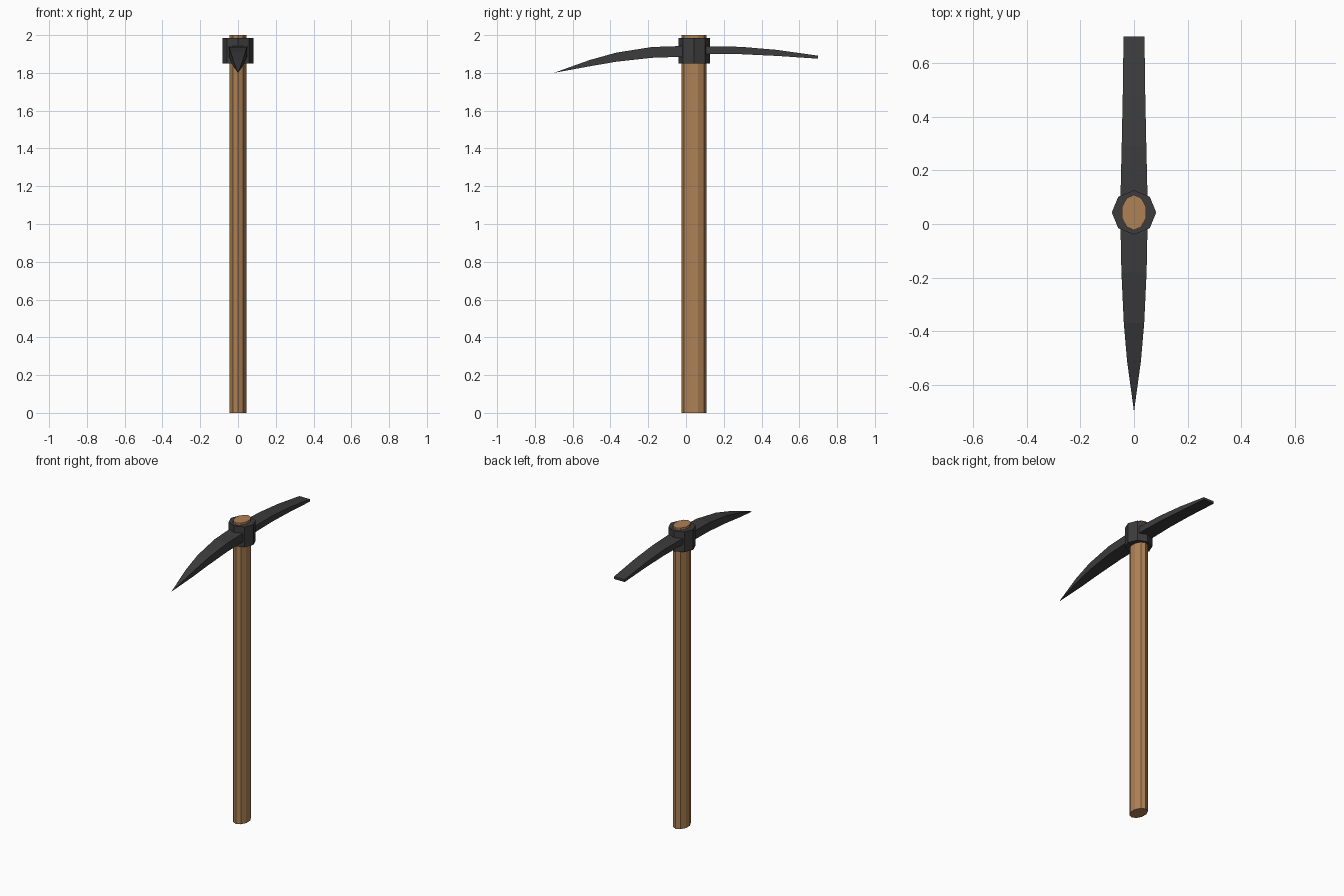
import bpy
import bmesh
from math import sin, cos, pi

cube = bpy.data.objects.get("Cube")
if cube:
    bpy.data.objects.remove(cube, do_unlink=True)


def material(name, colour):
    mat = bpy.data.materials.new(name)
    mat.use_nodes = True
    mat.diffuse_color = (*colour, 1)
    mat.node_tree.nodes["Principled BSDF"].inputs["Base Color"].default_value = (*colour, 1)
    return mat


def loft(name, rings, mat):
    """Skin a closed solid through rings of equal length; end rings are capped."""
    bm = bmesh.new()
    loops = [[bm.verts.new(p) for p in ring] for ring in rings]
    n = len(loops[0])
    for a, b in zip(loops, loops[1:]):
        for i in range(n):
            j = (i + 1) % n
            bm.faces.new((a[i], a[j], b[j], b[i]))
    bm.faces.new(loops[0])
    bm.faces.new(loops[-1])
    bmesh.ops.remove_doubles(bm, verts=bm.verts, dist=0.0005)
    bmesh.ops.recalc_face_normals(bm, faces=bm.faces)
    mesh = bpy.data.meshes.new(name)
    bm.to_mesh(mesh)
    bm.free()
    mesh.materials.append(mat)
    obj = bpy.data.objects.new(name, mesh)
    bpy.context.collection.objects.link(obj)
    return obj


def prism(name, sides, rx, ry, z0, z1, mat):
    """Upright elliptical prism with a corner facing the back."""
    angles = [pi / 2 + 2 * pi * i / sides for i in range(sides)]
    rings = [[(rx * cos(a), CENTRE_Y + ry * sin(a), z) for a in angles] for z in (z0, z1)]
    return loft(name, rings, mat)


def blade(name, stations, mat):
    """Rectangular bar through stations of (y, half width, bottom, top)."""
    rings = [[(-w, y, lo), (w, y, lo), (w, y, hi), (-w, y, hi)] for y, w, lo, hi in stations]
    return loft(name, rings, mat)


wood = material("warm wood", (0.42, 0.22, 0.09))
steel = material("dark steel", (0.045, 0.045, 0.045))
CENTRE_Y = 0.043

# Oval handle and the collar around its top
prism("handle", 10, 0.047, 0.066, 0, 2, wood)
prism("collar", 8, 0.083, 0.083, 1.85, 1.985, steel)

# Pointed pick at the front
blade("pick_blade", [
    (0.04, 0.051, 1.885, 1.942),
    (-0.03, 0.05, 1.885, 1.942),
    (-0.18, 0.047, 1.88, 1.937),
    (-0.37, 0.038, 1.859, 1.907),
    (-0.51, 0.026, 1.835, 1.868),
    (-0.7, 0.0, 1.80, 1.80),
], steel)

# Flat adze at the back
blade("adze_blade", [
    (0.04, 0.052, 1.90, 1.942),
    (0.12, 0.05, 1.90, 1.941),
    (0.29, 0.046, 1.899, 1.938),
    (0.48, 0.042, 1.89, 1.922),
    (0.70, 0.039, 1.875, 1.891),
], steel)
